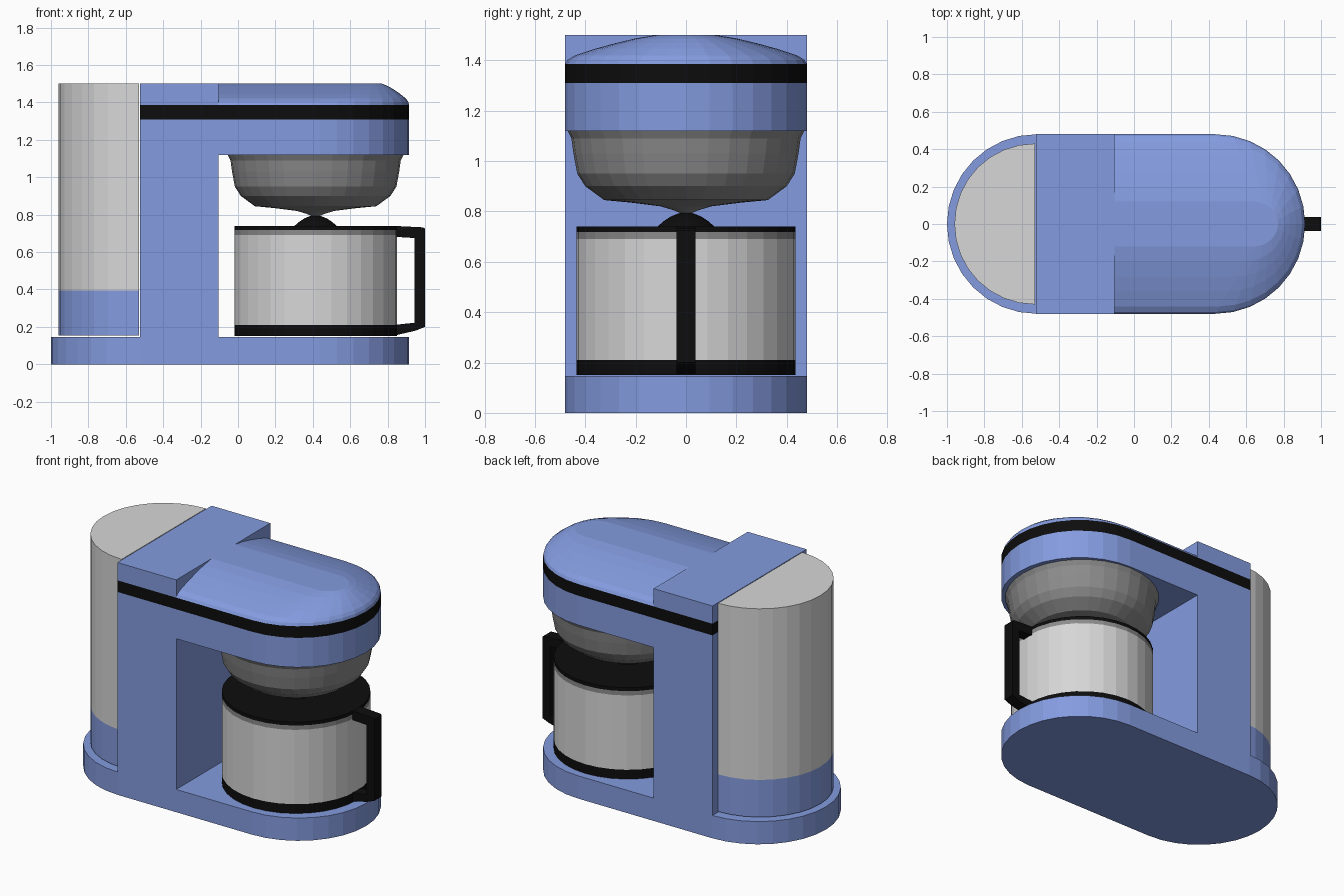
import bpy, bmesh
from math import sin, cos, pi

if "Cube" in bpy.data.objects:
    bpy.data.objects.remove(bpy.data.objects["Cube"])


def material(name, rgb):
    m = bpy.data.materials.new(name)
    m.use_nodes = True
    m.diffuse_color = (*rgb, 1)
    m.node_tree.nodes["Principled BSDF"].inputs["Base Color"].default_value = (*rgb, 1)
    return m


BLUE = material("blue plastic", (0.23, 0.33, 0.74))
BLACK = material("black plastic", (0.004, 0.004, 0.004))
PALE = material("pale grey", (0.68, 0.68, 0.68))
GREY = material("mid grey", (0.26, 0.26, 0.26))


def finish(name, bm, mats):
    bmesh.ops.recalc_face_normals(bm, faces=bm.faces)
    mesh = bpy.data.meshes.new(name)
    bm.to_mesh(mesh)
    bm.free()
    for m in mats:
        mesh.materials.append(m)
    obj = bpy.data.objects.new(name, mesh)
    bpy.context.collection.objects.link(obj)
    return obj


def loft(name, rings, mats, bands=None):
    """Skin closed rings of equal length and cap both ends; bands gives a material per step."""
    bm = bmesh.new()
    loops = [[bm.verts.new(p) for p in ring] for ring in rings]
    n = len(loops[0])
    for k in range(len(loops) - 1):
        a, b = loops[k], loops[k + 1]
        for i in range(n):
            j = (i + 1) % n
            f = bm.faces.new((a[i], a[j], b[j], b[i]))
            f.material_index = bands[k] if bands else 0
    bm.faces.new(loops[0]).material_index = bands[0] if bands else 0
    bm.faces.new(loops[-1]).material_index = bands[-1] if bands else 0
    return finish(name, bm, mats)


def arc(cx, rx, ry, start, steps=16):
    return [(cx + rx * cos(start + pi * i / steps), ry * sin(start + pi * i / steps))
            for i in range(steps + 1)]


def at(outline, z):
    return [(x, y, z) for x, y in outline]


def prism(name, outline, z0, z1, mat):
    return loft(name, [at(outline, z0), at(outline, z1)], [mat])


def lathe(name, profile, mats, bands=None, cx=0.415, sides=32):
    rings = [[(cx + r * cos(2 * pi * i / sides), r * sin(2 * pi * i / sides), z)
              for i in range(sides)] for r, z in profile]
    return loft(name, rings, mats, bands)


def rect(x0, x1, y):
    return [(x0, -y), (x1, -y), (x1, y), (x0, y)]


# Shared plan dimensions
R, FRONT, BACK, NECK = 0.48, 0.435, -0.525, -0.105
nose = arc(FRONT, R, R, -pi / 2)


def nosed(x):
    return nose + [(x, R), (x, -R)]


# Body: base, column, overhanging head, trim band and top cap
prism("base", nose + arc(-0.52, R, R, pi / 2), 0, 0.147, BLUE)
prism("column", rect(BACK, NECK, R), 0.147, 1.31, BLUE)
prism("head", nosed(NECK), 1.12, 1.31, BLUE)
prism("trim_band", nosed(BACK), 1.31, 1.385, BLACK)
prism("column_cap", rect(BACK, NECK, R), 1.385, 1.5, BLUE)

# Domed lid: each ring narrows towards a flat crown strip
rings = []
for w, z in [(0.48, 1.385), (0.47, 1.402), (0.44, 1.42), (0.36, 1.446),
             (0.28, 1.468), (0.2, 1.487), (0.12, 1.5)]:
    t = (R - w) / 0.36
    cx = FRONT + 0.205 * t
    outline = arc(cx, R - 0.35 * t, w, -pi / 2) + [(NECK, w), (NECK, -w)]
    rings.append(at(outline, z))
loft("lid", rings, [BLUE])

# Half-round water tank with a blue foot
half = arc(-0.53, 0.43, 0.43, pi / 2)
loft("water_tank", [at(half, z) for z in (0.155, 0.395, 1.5)], [BLUE, PALE], [0, 1])

# Filter bowl
lathe("filter_bowl", [(0.47, 1.12), (0.455, 1.09), (0.447, 1.03), (0.432, 0.95),
                      (0.4, 0.9), (0.325, 0.845), (0.22, 0.835), (0.1, 0.82),
                      (0.05, 0.805), (0.015, 0.79)], [GREY])

# Carafe with its bands, lid knob and handle
lathe("carafe", [(0.435, 0.15), (0.435, 0.21), (0.435, 0.69), (0.435, 0.718), (0.435, 0.74)],
      [BLACK, PALE, GREY], [0, 1, 2, 0])
lathe("carafe_knob", [(0.115, 0.738), (0.09, 0.76), (0.06, 0.78), (0.03, 0.792), (0.01, 0.795)],
      [BLACK])
side = [(0.83, 0.74), (0.99, 0.732), (1, 0.725), (1, 0.2), (0.95, 0.18), (0.83, 0.152),
        (0.83, 0.21), (0.945, 0.222), (0.945, 0.675), (0.83, 0.682)]
loft("carafe_handle", [[(x, y, z) for x, z in side] for y in (-0.038, 0.038)], [BLACK])
